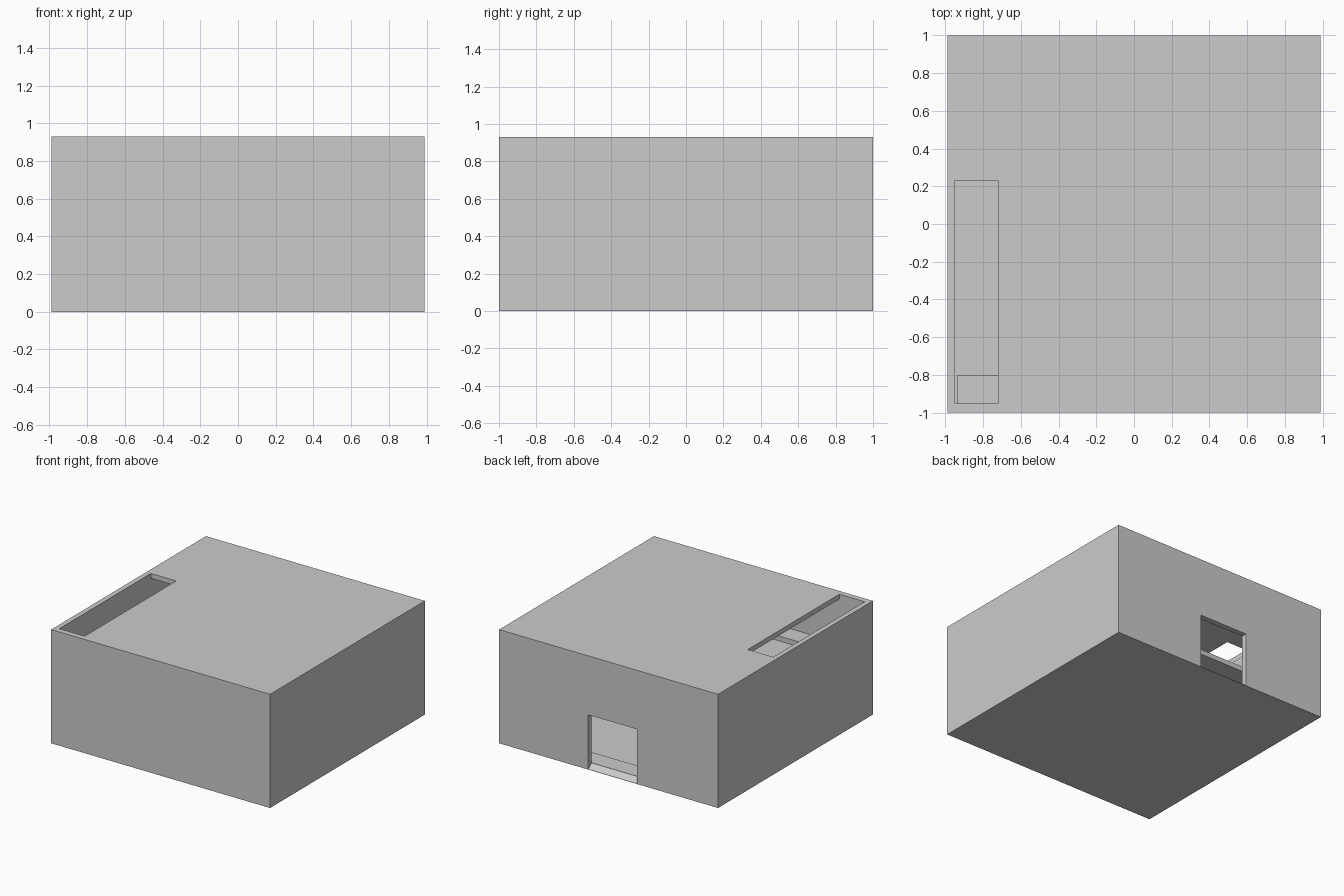
import bpy, bmesh

if "Cube" in bpy.data.objects:
    bpy.data.objects.remove(bpy.data.objects["Cube"])


def prism(name, profile, x0, x1):
    """Extrude a closed (y, z) profile along x."""
    bm = bmesh.new()
    face = bm.faces.new([bm.verts.new((x0, y, z)) for y, z in profile])
    ext = bmesh.ops.extrude_face_region(bm, geom=[face])
    verts = [g for g in ext["geom"] if isinstance(g, bmesh.types.BMVert)]
    bmesh.ops.translate(bm, verts=verts, vec=(x1 - x0, 0, 0))
    bmesh.ops.recalc_face_normals(bm, faces=bm.faces)
    mesh = bpy.data.meshes.new(name)
    bm.to_mesh(mesh)
    bm.free()
    obj = bpy.data.objects.new(name, mesh)
    bpy.context.collection.objects.link(obj)
    return obj


def box(name, x, y, z):
    return prism(name, [(y[0], z[0]), (y[1], z[0]), (y[1], z[1]), (y[0], z[1])], *x)


def cut(target, cutter):
    """Subtract a helper solid, then discard it."""
    cutter.hide_render = True
    mod = target.modifiers.new("cut", "BOOLEAN")
    mod.operation, mod.solver, mod.object = "DIFFERENCE", "EXACT", cutter
    bpy.context.view_layer.objects.active = target
    bpy.ops.object.modifier_apply(modifier=mod.name)
    bpy.data.objects.remove(cutter)


# Outer block of the two storey building
W, D, H = 0.99, 1.0, 0.93
IX, IY = 0.95, 0.955
shell = box("building_shell", (-W, W), (-D, D), (0, H))

# Hollow storeys, leaving floor, loft slab and roof
for z in ((0.01, 0.45), (0.49, 0.89)):
    cut(shell, box("room_space", (-IX, IX), (-IY, IY), z))

# Stair openings in the roof and in the loft slab
cut(shell, box("roof_opening", (-0.949, -0.72), (-0.953, 0.23), (0.85, 1.0)))
cut(shell, box("loft_opening", (-0.949, 0.23), (0.55, 0.953), (0.44, 0.5)))

# Back doorway with a sloped sill
door = [(1.02, -0.013), (IY, 0.037), (0.9, 0.037), (0.9, 0.448), (1.02, 0.448)]
cut(shell, prism("doorway", door, -0.258, 0.185))

# Low landing strips, one on each storey
box("entrance_landing", (-0.94, 0.94), (0.80, 0.953), (0.005, 0.037))
box("loft_landing", (-0.94, 0.94), (-0.953, -0.80), (0.485, 0.53))
